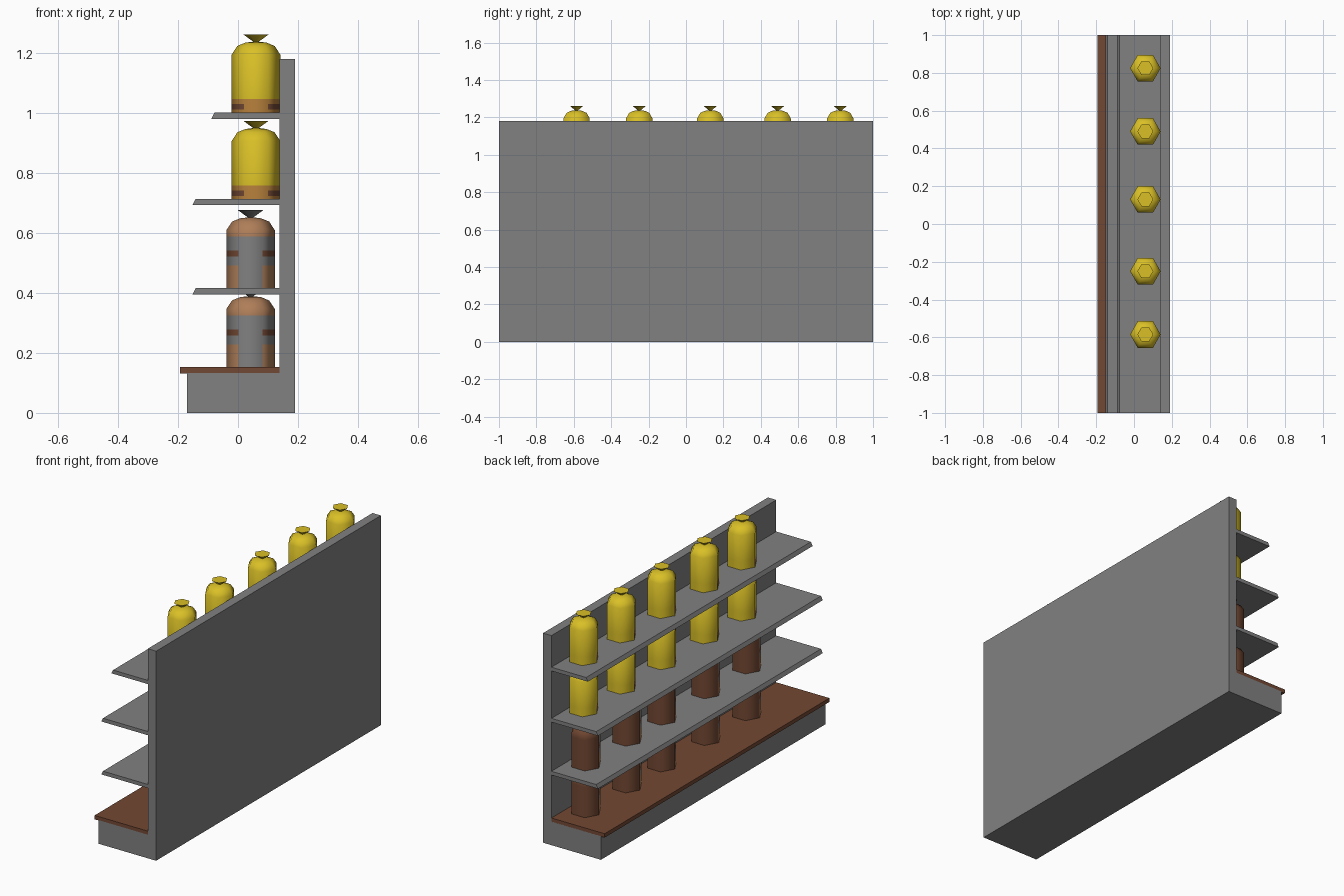
import bpy, bmesh, math

if "Cube" in bpy.data.objects:
    bpy.data.objects.remove(bpy.data.objects["Cube"])


def material(name, rgb):
    m = bpy.data.materials.new(name)
    m.diffuse_color = (*rgb, 1)
    m.use_nodes = True
    m.node_tree.nodes["Principled BSDF"].inputs["Base Color"].default_value = m.diffuse_color
    return m


GREY = material("shelf_grey", (0.22, 0.22, 0.22))
BROWN = material("dark_brown", (0.17, 0.065, 0.033))
TAN = material("tan", (0.43, 0.21, 0.10))
YELLOW = material("yellow", (0.70, 0.53, 0.02))
ORANGE = material("orange_tan", (0.48, 0.22, 0.045))


def extrude_profile(name, points, mat):
    """Extrude an x-z outline along the full length in y."""
    bm = bmesh.new()
    face = bm.faces.new([bm.verts.new((x, -1, z)) for x, z in points])
    res = bmesh.ops.extrude_face_region(bm, geom=[face])
    verts = [v for v in res["geom"] if isinstance(v, bmesh.types.BMVert)]
    bmesh.ops.translate(bm, verts=verts, vec=(0, 2, 0))
    bmesh.ops.recalc_face_normals(bm, faces=bm.faces)
    me = bpy.data.meshes.new(name)
    bm.to_mesh(me)
    bm.free()
    me.materials.append(mat)
    ob = bpy.data.objects.new(name, me)
    bpy.context.collection.objects.link(ob)
    return ob


def bag_mesh(name, wall_levels, mats, rule):
    """Six-sided bag: walls, domed shoulder, pinched neck and flared top."""
    rings = [(0.081, z) for z in wall_levels]
    rings += [(0.081, 0.193), (0.062, 0.222), (0.035, 0.233),
              (0.009, 0.236), (0.042, 0.26)]
    bm = bmesh.new()
    loops = []
    for r, z in rings:
        loops.append([bm.verts.new((r * math.cos(k * math.pi / 3),
                                    r * math.sin(k * math.pi / 3), z))
                      for k in range(6)])
    for low, high in zip(loops, loops[1:]):
        for k in range(6):
            j = (k + 1) % 6
            f = bm.faces.new((low[k], low[j], high[j], high[k]))
            z = (low[0].co.z + high[0].co.z) / 2
            # side 4 faces the front, 3 and 5 are beside it
            f.material_index = rule(k, z)
    bm.faces.new(loops[0][::-1])
    bm.faces.new(loops[-1])
    me = bpy.data.meshes.new(name)
    bm.to_mesh(me)
    bm.free()
    for m in mats:
        me.materials.append(m)
    return me


def yellow_rule(side, z):
    if side == 4 and z < 0.045:
        return 1
    if side in (3, 5) and z < 0.045:
        return 2 if 0.01 < z < 0.028 else 1
    return 0


def brown_rule(side, z):
    # 0 brown, 1 tan, 2 grey
    if side < 3:
        return 0
    if z > 0.237:
        return 2
    if z > 0.172:
        return 1
    if side == 4:
        return 2
    if z < 0.075:
        return 1
    return 0 if 0.105 < z < 0.125 else 2


def place_bags(name, me, x, z, ys):
    for i, y in enumerate(ys):
        ob = bpy.data.objects.new(f"{name}_{i + 1}", me)
        ob.location = (x, y, z)
        bpy.context.collection.objects.link(ob)
        if i == 0:
            bpy.ops.object.select_all(action='DESELECT')
            ob.select_set(True)
            bpy.context.view_layer.objects.active = ob
            bpy.ops.object.shade_smooth_by_angle(angle=math.radians(65))


# Plinth and back panel in one L-shaped outline
extrude_profile("plinth_and_back", [(-0.17, 0), (0.19, 0), (0.19, 1.18),
                                    (0.138, 1.18), (0.138, 0.133), (-0.17, 0.133)], GREY)
# Brown bottom board
extrude_profile("bottom_board", [(-0.193, 0.131), (0.138, 0.131),
                                 (0.138, 0.153), (-0.193, 0.153)], BROWN)
# Shelves with slanted front edges
for n, (front, bottom) in enumerate([(-0.152, 0.395), (-0.152, 0.693), (-0.089, 0.981)]):
    top = bottom + 0.021
    extrude_profile(f"shelf_{n + 1}", [(front, bottom), (0.138, bottom),
                                       (0.138, top), (front + 0.011, top)], GREY)

# Bags on each level
yellow_bag = bag_mesh("yellow_bag", (0, 0.01, 0.028, 0.045), (YELLOW, ORANGE, BROWN), yellow_rule)
brown_bag = bag_mesh("brown_bag", (0, 0.075, 0.105, 0.125, 0.172), (BROWN, TAN, GREY), brown_rule)
yellow_ys = (0.825, 0.49, 0.13, -0.25, -0.585)
brown_ys = (0.83, 0.465, 0.155, -0.235, -0.6)
place_bags("yellow_bag_top", yellow_bag, 0.06, 1.002, yellow_ys)
place_bags("yellow_bag_middle", yellow_bag, 0.06, 0.714, yellow_ys)
place_bags("brown_bag_middle", brown_bag, 0.042, 0.416, brown_ys)
place_bags("brown_bag_bottom", brown_bag, 0.042, 0.153, brown_ys)
